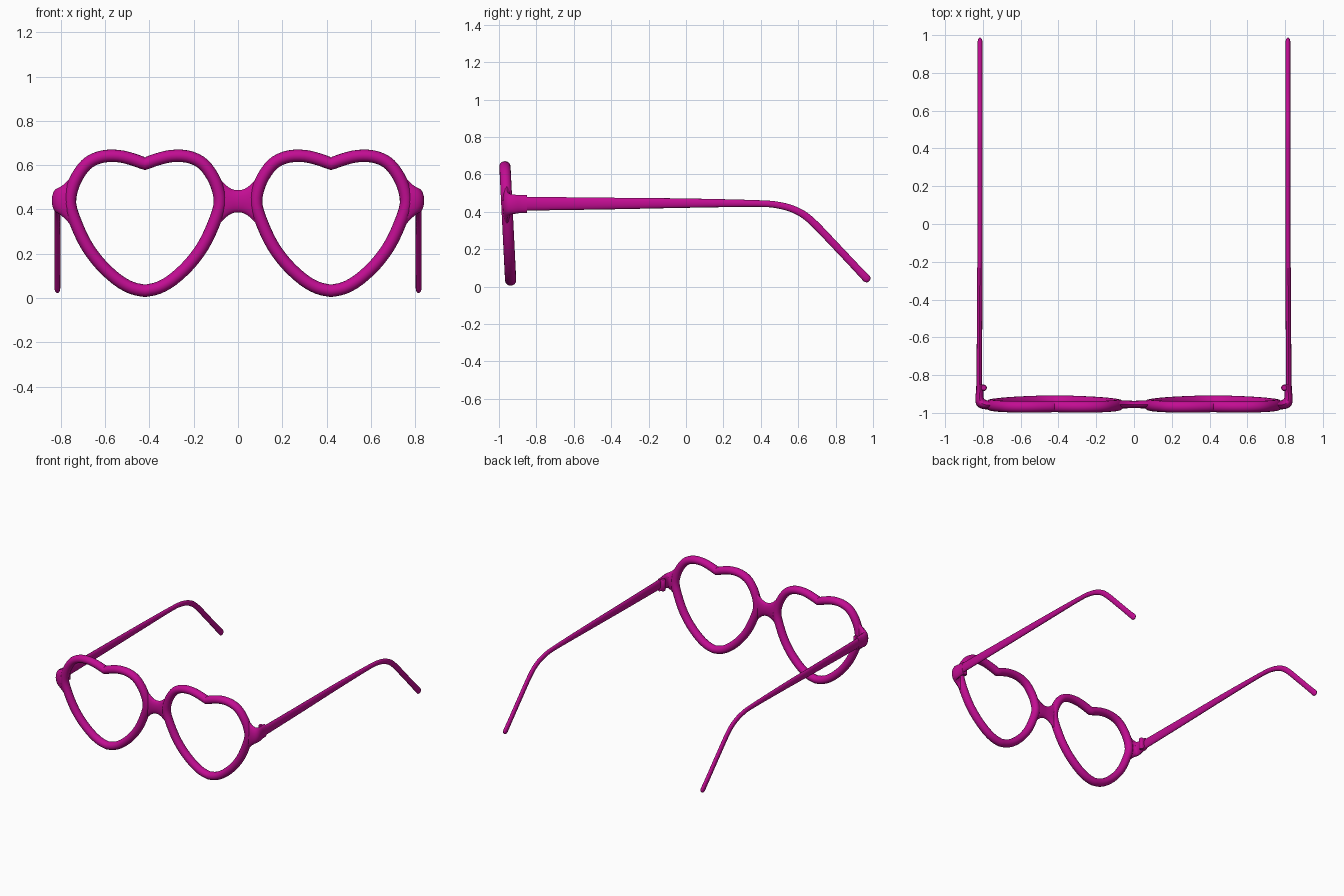
import bpy, bmesh, math
from mathutils import Vector

if "Cube" in bpy.data.objects:
    bpy.data.objects.remove(bpy.data.objects["Cube"])

pink = bpy.data.materials.new("magenta plastic")
pink.diffuse_color = (0.54, 0.004, 0.29, 1)
pink.use_nodes = True
pink.node_tree.nodes["Principled BSDF"].inputs["Base Color"].default_value = pink.diffuse_color


def spline(pts, steps):
    """Catmull-Rom through tuples of any length."""
    out = []
    for i in range(len(pts) - 1):
        a, b = pts[max(i - 1, 0)], pts[i]
        c, d = pts[i + 1], pts[min(i + 2, len(pts) - 1)]
        for k in range(steps):
            t = k / steps
            out.append(tuple(0.5 * (2 * q + (r - p) * t + (2 * p - 5 * q + 4 * r - s) * t * t
                                    + (3 * q - p - 3 * r + s) * t ** 3)
                             for p, q, r, s in zip(a, b, c, d)))
    return out + [pts[-1]]


def sweep(name, stations, side, closed=False, sides=16, mirror=True):
    """Elliptical tube; stations are (x, y, z, half across, half along side)."""
    bm = bmesh.new()
    n = len(stations)
    pos = [Vector(s[:3]) for s in stations]
    side = Vector(side)
    rings = []
    for i, s in enumerate(stations):
        if closed:
            tan = pos[(i + 1) % n] - pos[i - 1]
        else:
            tan = pos[min(i + 1, n - 1)] - pos[max(i - 1, 0)]
        across = tan.cross(side).normalized()
        rings.append([bm.verts.new(pos[i] + across * s[3] * math.cos(a) + side * s[4] * math.sin(a))
                      for a in (2 * math.pi * k / sides for k in range(sides))])
    for i in range(n if closed else n - 1):
        r, q = rings[i], rings[(i + 1) % n]
        for k in range(sides):
            m = (k + 1) % sides
            bm.faces.new((r[k], r[m], q[m], q[k]))
    if not closed:
        bm.faces.new(rings[0])
        bm.faces.new(rings[-1])
    bmesh.ops.recalc_face_normals(bm, faces=bm.faces)
    me = bpy.data.meshes.new(name)
    bm.to_mesh(me)
    bm.free()
    me.materials.append(pink)
    ob = bpy.data.objects.new(name, me)
    bpy.context.collection.objects.link(ob)
    if mirror:
        ob.modifiers.new("mirror", 'MIRROR').use_mirror_merge = False
    bpy.ops.object.select_all(action='DESELECT')
    ob.select_set(True)
    bpy.context.view_layer.objects.active = ob
    bpy.ops.object.shade_smooth_by_angle(angle=math.radians(45))
    return ob


# Heart-shaped rims, leaning forward at the top
half = [(0, .033), (.06, .046), (.125, .083), (.2, .152), (.262, .235), (.308, .33),
        (.338, .425), (.325, .505), (.292, .57), (.25, .615), (.19, .639), (.12, .641),
        (.055, .626), (0, .606)]
half = spline(half, 3)
heart = half + [(-x, z) for x, z in reversed(half[1:-1])]
sweep("heart_rims", [(.42 + x, -.936 - .05 * z, z, .028, .03) for x, z in heart],
      (0, 1, 0), closed=True)

# Flared nose bridge
wing = [(.095, .115, .02), (.075, .093, .021), (.05, .069, .021), (.025, .054, .02), (0, .05, .019)]
wing = [(-x, h, t) for x, h, t in wing] + [(x, h, t) for x, h, t in reversed(wing[:-1])]
sweep("nose_bridge", [(x, -.955, .437, t, h) for x, h, t in spline(wing, 3)],
      (0, 0, 1), mirror=False)

# End pieces that turn the corner from rim to temple
corner = [(.75, -.957, .437, .022, .112), (.785, -.957, .438, .024, .076),
          (.81, -.946, .44, .027, .058), (.818, -.92, .44, .022, .052),
          (.816, -.885, .441, .02, .048), (.815, -.85, .441, .02, .048)]
sweep("end_pieces", spline(corner, 4), (0, 0, 1))

# Hinge knuckles on the inside of the corners
sweep("hinge_knuckles", [(.796, -.867, z, r, r) for z, r in
                         ((.398, .013), (.402, .017), (.48, .017), (.484, .013))], (0, 1, 0))

# Temple arms: straight taper, then the ear bend with rounded tip
arm = [(.819, -.87, .443, .037, .015), (.817, -.4, .444, .031, .014), (.815, 0, .446, .025, .0135),
       (.815, .38, .444, .018, .013), (.815, .5, .434, .018, .013), (.815, .59, .406, .019, .013),
       (.815, .67, .352, .02, .013), (.815, .8, .218, .02, .013), (.815, .9, .112, .02, .013),
       (.815, .965, .044, .022, .013)]
path = spline(arm, 4)
for d, f in ((.009, .88), (.016, .62), (.02, .25)):
    path.append((.815, .965 + d * .75, .044 - d * .75, .022 * f, .013 * f))
sweep("temple_arms", path, (1, 0, 0))
